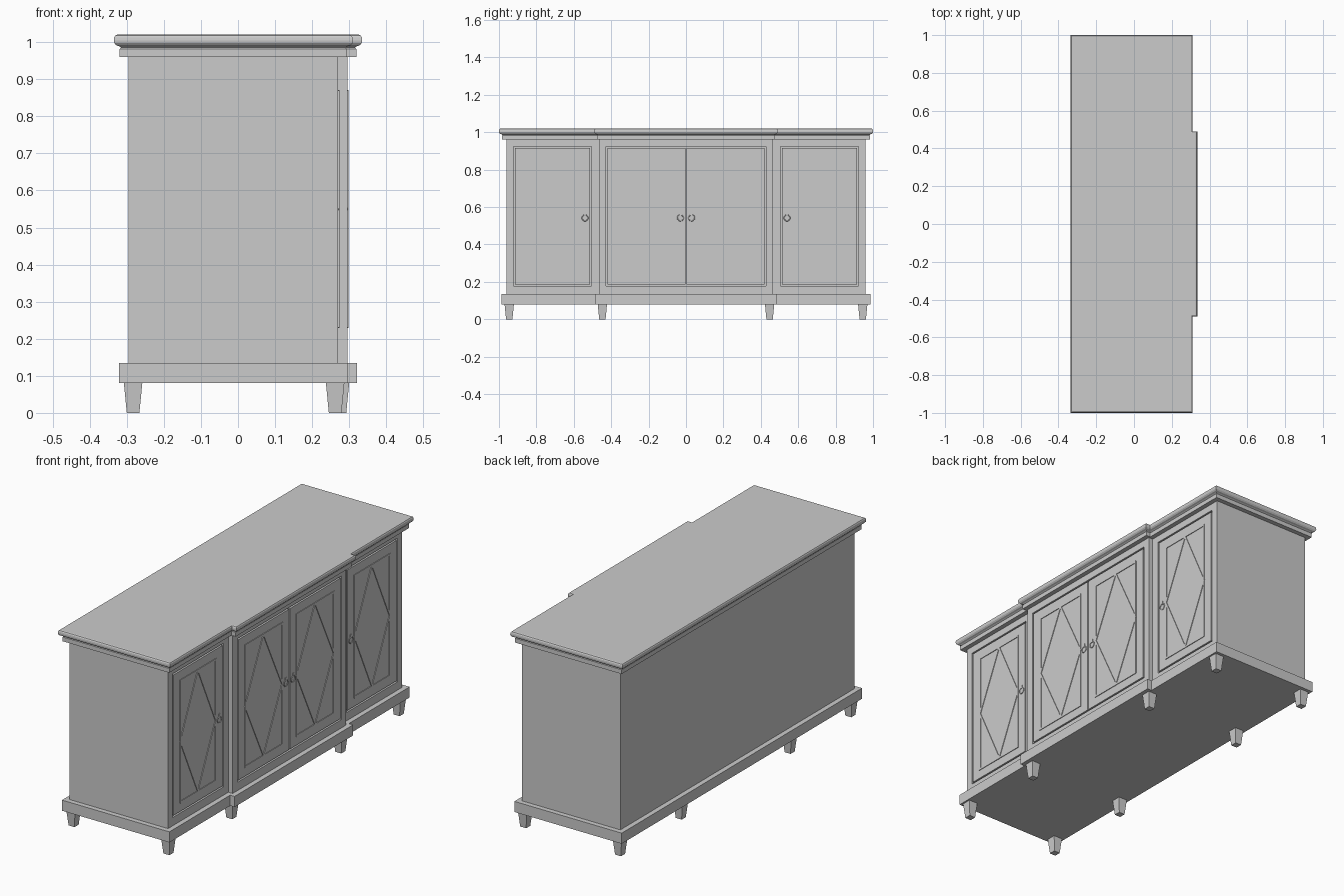
import bpy, bmesh, math
from mathutils import Matrix, Vector

if "Cube" in bpy.data.objects:
    bpy.data.objects.remove(bpy.data.objects["Cube"])

BACK, SIDE, CENTRE, HALF = -0.295, 0.27, 0.295, 0.96


def finish(bm, name):
    bmesh.ops.recalc_face_normals(bm, faces=bm.faces)
    me = bpy.data.meshes.new(name)
    bm.to_mesh(me)
    bm.free()
    ob = bpy.data.objects.new(name, me)
    bpy.context.collection.objects.link(ob)
    return ob


def add_box(bm, lo, hi):
    lo, hi = Vector(lo), Vector(hi)
    m = Matrix.Translation((lo + hi) / 2) @ Matrix.Diagonal((*(hi - lo), 1))
    bmesh.ops.create_cube(bm, size=1, matrix=m)


def box(name, lo, hi):
    bm = bmesh.new()
    add_box(bm, lo, hi)
    return finish(bm, name)


def breakfront(name, profile, step):
    """Stack the stepped footprint through (offset, z) profile points."""
    bm = bmesh.new()
    rings = []
    for o, z in profile:
        pts = [(BACK - o, -HALF - o), (SIDE + o, -HALF - o), (SIDE + o, -step - o),
               (CENTRE + o, -step - o), (CENTRE + o, step + o), (SIDE + o, step + o),
               (SIDE + o, HALF + o), (BACK - o, HALF + o)]
        rings.append([bm.verts.new((x, y, z)) for x, y in pts])
    for a, b in zip(rings, rings[1:]):
        for i in range(8):
            j = (i + 1) % 8
            bm.faces.new((a[i], a[j], b[j], b[i]))
    bm.faces.new(rings[0])
    bm.faces.new(rings[-1])
    return finish(bm, name)


def strip(bm, x, p, q, width=0.01, depth=0.007):
    """Moulding bar lying on a door face at x, from (y, z) p to q."""
    p, q = Vector((x, *p)), Vector((x, *q))
    d = q - p
    rot = Matrix.Rotation(math.atan2(d.z, d.y), 4, 'X')
    m = Matrix.Translation((p + q) / 2) @ rot @ Matrix.Diagonal((depth, d.length + width * 0.9, width, 1))
    bmesh.ops.create_cube(bm, size=1, matrix=m)


# Plinth, carcass and moulded top share the breakfront footprint
breakfront("plinth", [(0.026, 0.08), (0.026, 0.135)], 0.461)
body = breakfront("carcass", [(0, 0.13), (0, 0.965)], 0.465)
breakfront("moulded_top", [(0.024, 0.96), (0.024, 0.982), (0.020, 0.985), (0.026, 0.989),
                           (0.034, 0.992), (0.039, 0.998), (0.040, 1.005), (0.039, 1.013),
                           (0.036, 1.018), (0.031, 1.02)], 0.451)

# Door openings: (y0, y1, front x)
Z0, Z1, GAP = 0.178, 0.924, 0.008
openings = [(-0.922, -0.506, SIDE), (-0.427, 0.427, CENTRE), (0.506, 0.922, SIDE)]
bm = bmesh.new()
for y0, y1, x in openings:
    add_box(bm, (x - 0.015, y0, Z0), (x + 0.05, y1, Z1))
cutter = finish(bm, "door_opening_cutter")
cutter.hide_render = True
cutter.hide_viewport = False
mod = body.modifiers.new("openings", 'BOOLEAN')
mod.operation, mod.solver, mod.object = 'DIFFERENCE', 'EXACT', cutter
bpy.context.view_layer.objects.active = body
bpy.ops.object.modifier_apply(modifier=mod.name)
bpy.data.objects.remove(cutter)

# Doors with frame and diamond mouldings and a ring pull: (y0, y1, x, pull y)
doors = [(-0.914, -0.514, SIDE, -0.54), (-0.419, -0.004, CENTRE, -0.03),
         (0.004, 0.419, CENTRE, 0.03), (0.514, 0.914, SIDE, 0.54)]
for n, (y0, y1, x, pull) in enumerate(doors, 1):
    box(f"door_{n}", (x - 0.018, y0, Z0 + GAP), (x, y1, Z1 - GAP))
    a, b, c, d = y0 + 0.055, y1 - 0.055, 0.235, 0.865
    ym, zm = (a + b) / 2, (c + d) / 2
    bm = bmesh.new()
    for loop in ([(a, c), (b, c), (b, d), (a, d)], [(ym, c), (b, zm), (ym, d), (a, zm)]):
        for i in range(4):
            strip(bm, x, loop[i], loop[(i + 1) % 4])
    finish(bm, f"door_moulding_{n}")
    bpy.ops.mesh.primitive_torus_add(major_radius=0.016, minor_radius=0.0025, major_segments=20,
                                     minor_segments=8, location=(x + 0.001, pull, zm - 0.008),
                                     rotation=(0, math.pi / 2, 0))
    bpy.context.object.name = f"ring_pull_{n}"
    bpy.ops.object.shade_smooth()
    box(f"pull_mount_{n}", (x - 0.002, pull - 0.005, zm + 0.004), (x + 0.003, pull + 0.005, zm + 0.022))

# Tapered square legs
for y in (-0.945, -0.447, 0.447, 0.945):
    for part, x in (("back", -0.283), ("front", 0.262 if abs(y) > 0.5 else 0.275)):
        bm = bmesh.new()
        bmesh.ops.create_cone(bm, cap_ends=True, segments=4, radius1=0.017 * math.sqrt(2),
                              radius2=0.025 * math.sqrt(2), depth=0.082,
                              matrix=Matrix.Translation((x, y, 0.041)) @ Matrix.Rotation(math.pi / 4, 4, 'Z'))
        finish(bm, f"{part}_leg")
